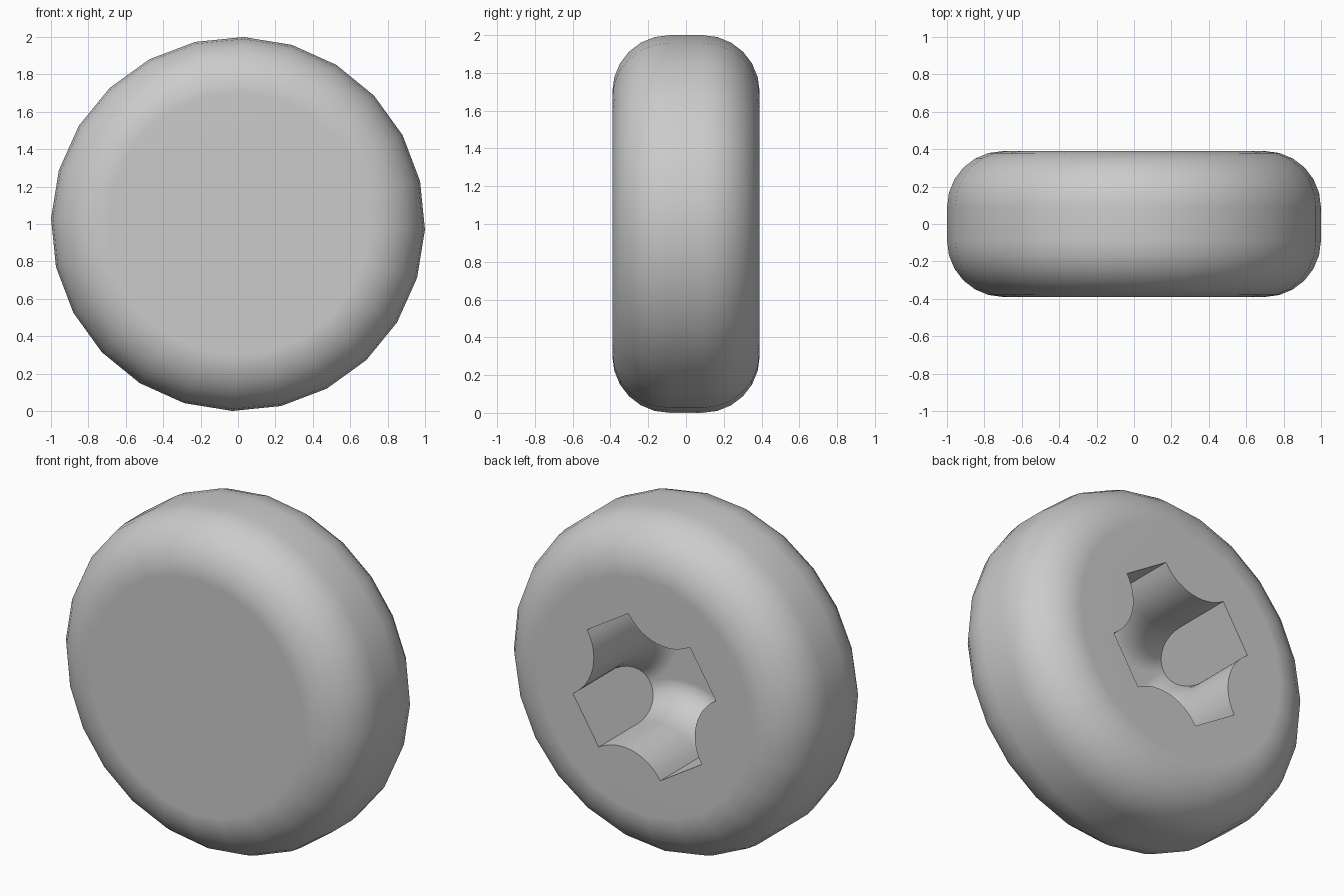
import bpy, bmesh, math
from mathutils import Vector

if "Cube" in bpy.data.objects:
    bpy.data.objects.remove(bpy.data.objects["Cube"], do_unlink=True)

SIDES = 24
HALF, ROUND = 0.39, 0.3        # half thickness and edge rounding
ARM, ARM_HALF = 0.452, 0.16    # length and half width of the recess arms
DEPTH, STRAIGHT = 0.6, 0.36    # total recess depth and its straight part

grey = bpy.data.materials.new("plain grey")
grey.use_nodes = True
colour = (0.6, 0.6, 0.6, 1)
grey.diffuse_color = colour
grey.node_tree.nodes["Principled BSDF"].inputs["Base Color"].default_value = colour


def loft(name, rings):
    """Skin a list of equal-length point rings and cap both ends."""
    bm = bmesh.new()
    loops = [[bm.verts.new(p) for p in ring] for ring in rings]
    for a, b in zip(loops, loops[1:]):
        for i in range(len(a)):
            j = (i + 1) % len(a)
            bm.faces.new((a[i], a[j], b[j], b[i]))
    bm.faces.new(loops[0][::-1])
    bm.faces.new(loops[-1])
    bmesh.ops.recalc_face_normals(bm, faces=bm.faces)
    mesh = bpy.data.meshes.new(name)
    bm.to_mesh(mesh)
    bm.free()
    mesh.materials.append(grey)
    obj = bpy.data.objects.new(name, mesh)
    bpy.context.collection.objects.link(obj)
    return obj


def disc_ring(radius, y):
    turn = math.radians(-1.7)
    return [Vector((radius * math.cos(turn + math.tau * i / SIDES), y,
                    1 + radius * math.sin(turn + math.tau * i / SIDES)))
            for i in range(SIDES)]


def cross_ring(radius, y, steps=12):
    """Cross outline whose inner corners are round bulges of the given radius."""
    pts = []
    for quarter in range(4):
        turn = math.radians(58 + 90 * quarter)
        for k in range(steps + 1):
            a = math.radians(270 - 90 * k / steps)
            u, v = ARM + radius * math.cos(a), ARM + radius * math.sin(a)
            pts.append(Vector((u * math.cos(turn) - v * math.sin(turn), y,
                               1 + u * math.sin(turn) + v * math.cos(turn))))
    return pts


# Thick disc with rounded edges
corner = [math.radians(15 * k) for k in range(7)]
profile = [(1 - ROUND + ROUND * math.sin(a), HALF - ROUND + ROUND * math.cos(a))
           for a in corner]
profile += [(r, -y) for r, y in reversed(profile)]
disc = loft("rounded_disc", [disc_ring(r, y) for r, y in profile])

# Cross recess in the back, closing in a rounded bottom
bulge = ARM - ARM_HALF
rings = [cross_ring(bulge, HALF + 0.1), cross_ring(bulge, HALF - STRAIGHT)]
for k in range(1, 9):
    a = math.radians(90 * k / 8)
    rings.append(cross_ring(bulge + (ARM_HALF - 0.003) * (1 - math.cos(a)),
                            HALF - STRAIGHT - (DEPTH - STRAIGHT) * math.sin(a)))
cutter = loft("recess_cutter", rings)
cutter.hide_render = True

cut = disc.modifiers.new("recess", "BOOLEAN")
cut.operation = "DIFFERENCE"
cut.solver = "EXACT"
cut.object = cutter
bpy.context.view_layer.objects.active = disc
disc.select_set(True)
cutter.select_set(False)
bpy.ops.object.modifier_apply(modifier=cut.name)
bpy.data.objects.remove(cutter, do_unlink=True)

# Smooth rounding, flat caps, sharp recess rim
bpy.ops.object.shade_smooth_by_angle(angle=math.radians(30))
weighted = disc.modifiers.new("even_shading", "WEIGHTED_NORMAL")
weighted.keep_sharp = True
